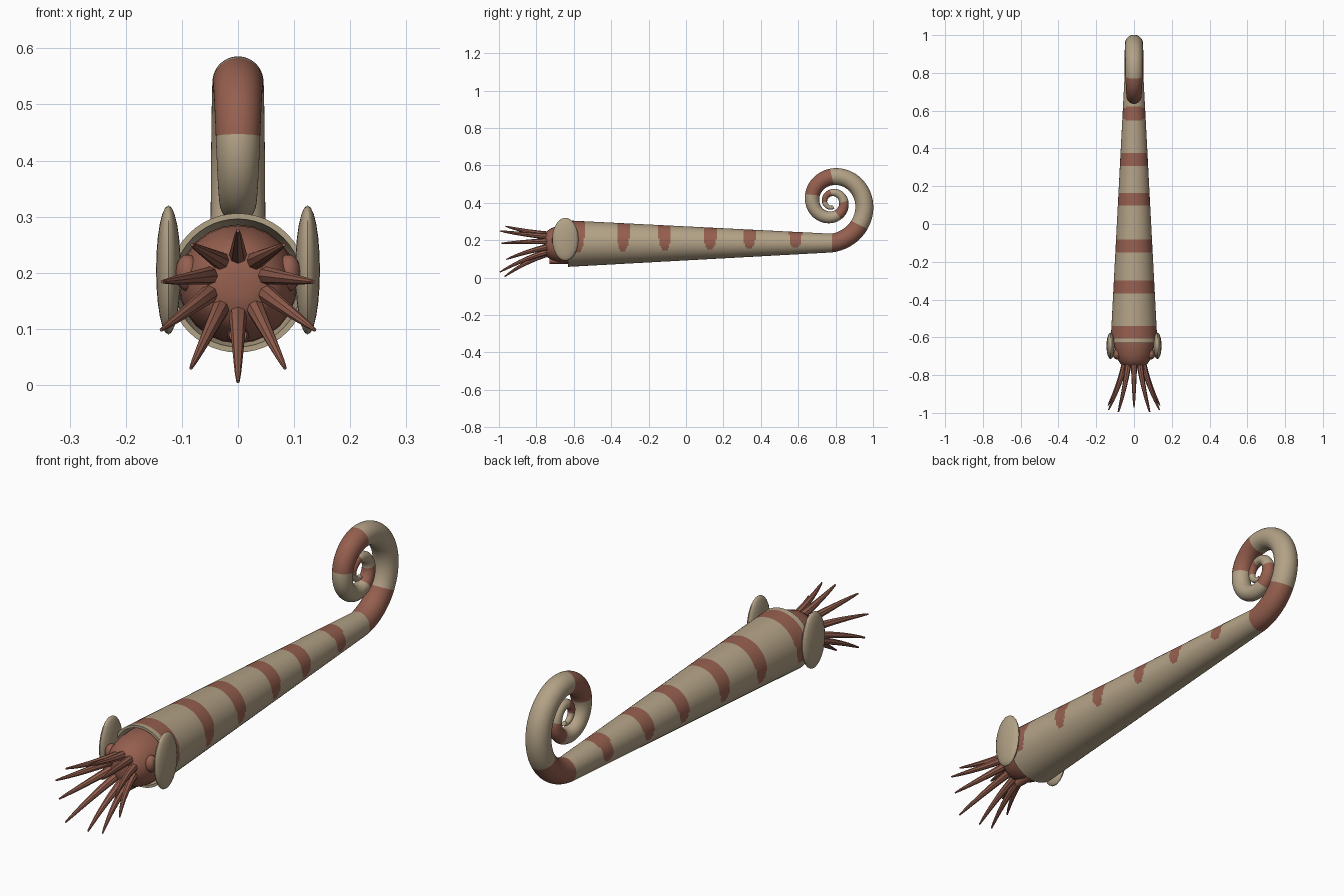
import bpy, bmesh
from math import sin, cos, pi, radians, degrees
from mathutils import Vector

if "Cube" in bpy.data.objects:
    bpy.data.objects.remove(bpy.data.objects["Cube"])


def material(name, rgb):
    mat = bpy.data.materials.new(name)
    mat.use_nodes = True
    mat.diffuse_color = (*rgb, 1)
    mat.node_tree.nodes["Principled BSDF"].inputs["Base Color"].default_value = (*rgb, 1)
    return mat


SAND = material("sand", (0.45, 0.36, 0.24))
RUST = material("rust", (0.30, 0.115, 0.078))


def finish(bm, name, mats):
    bmesh.ops.recalc_face_normals(bm, faces=bm.faces)
    mesh = bpy.data.meshes.new(name)
    bm.to_mesh(mesh)
    bm.free()
    obj = bpy.data.objects.new(name, mesh)
    bpy.context.collection.objects.link(obj)
    for m in mats:
        mesh.materials.append(m)
    bpy.ops.object.select_all(action="DESELECT")
    obj.select_set(True)
    bpy.context.view_layer.objects.active = obj
    bpy.ops.object.shade_smooth_by_angle(angle=radians(40))
    return obj


def sweep(name, stations, sides, mats, rule=None):
    """Skin rings given as (centre, direction, radius); rule picks the colour of each face."""
    bm = bmesh.new()
    rings = []
    for centre, direction, radius in stations:
        d = Vector(direction).normalized()
        up = Vector((1, 0, 0)).cross(d).normalized()
        side = d.cross(up)
        rings.append([bm.verts.new(Vector(centre) + radius * (up * cos(a) + side * sin(a)))
                      for a in (2 * pi * k / sides for k in range(sides))])
    for i, (r0, r1) in enumerate(zip(rings, rings[1:])):
        for k in range(sides):
            n = (k + 1) % sides
            face = bm.faces.new((r0[k], r0[n], r1[n], r1[k]))
            if rule:
                face.material_index = rule(i, 360 * (k + 0.5) / sides)
    bm.faces.new(rings[0])
    bm.faces.new(rings[-1])
    return finish(bm, name, mats)


def ellipsoid(name, centre, size, mat, u=16, v=10):
    bm = bmesh.new()
    bmesh.ops.create_uvsphere(bm, u_segments=u, v_segments=v, radius=1)
    for vert in bm.verts:
        vert.co = Vector(centre) + Vector(s * c for s, c in zip(size, vert.co))
    return finish(bm, name, [mat])


# Shell: open mouth, long straight cone, then a shrinking coil
MOUTH, BEND, AXIS = -0.63, 0.78, 0.184
CONE_STEPS, COIL_STEP, COIL_END = 188, 5, 740
HUB = Vector((0, BEND, 0.405))
TURN_RADII = (0.05, 0.048, 0.045, 0.038, 0.031, 0.025, 0.019, 0.014, 0.01, 0.007)

shell = [((0, y, AXIS - 0.002), (0, 1, 0), r)
         for y, r in ((-0.45, 0.06), (-0.56, 0.105), (MOUTH, 0.114))]
inner = len(shell)
for i in range(CONE_STEPS):
    t = i / CONE_STEPS
    shell.append(((0, MOUTH + (BEND - MOUTH) * t, AXIS - 0.002 + 0.003 * t),
                  (0, 1, 0), 0.124 - 0.074 * t))
coil_start = len(shell)
for deg in range(0, COIL_END + 1, COIL_STEP):
    a, q = radians(deg), deg / 90
    reach = 0.22 * 0.78 ** q
    k = min(int(q), len(TURN_RADII) - 2)
    radius = TURN_RADII[k] + (TURN_RADII[k + 1] - TURN_RADII[k]) * (q - k)
    lean = 0.24 * min(1, deg / 40)
    out = Vector((0, sin(a), -cos(a)))
    along = Vector((0, cos(a), sin(a)))
    shell.append((HUB + out * reach, along - out * lean, radius))

SADDLES = (-0.575, -0.335, -0.115, 0.13, 0.34, 0.585)
COIL_BANDS = ((0, 48), (180, 248), (385, 450), (545, 630))


def shell_colour(i, angle):
    if i < inner:
        return 0
    if i >= coil_start - 1:
        deg = (i - coil_start + 0.5) * COIL_STEP
        return int(any(lo <= deg < hi for lo, hi in COIL_BANDS))
    y = MOUTH + (BEND - MOUTH) * (i - inner + 0.5) / CONE_STEPS
    drop = min(angle, 360 - angle) / 113
    if drop >= 1:
        return 0
    half = 0.034 * (1 - drop ** 5) ** 0.5
    return int(any(abs(y - s) < half for s in SADDLES))


# Up must point to +z on the cone, so angle zero is the back of the animal
sweep("shell", shell, 48, [SAND, RUST], shell_colour)

# Head, built along the body axis
HEAD_PROFILE = ((-0.5, 0.09), (-0.6, 0.106), (-0.65, 0.104), (-0.69, 0.096),
                (-0.72, 0.085), (-0.742, 0.07), (-0.756, 0.05), (-0.76, 0.02))
sweep("head", [((0, y, 0.18), (0, -1, 0), r) for y, r in HEAD_PROFILE], 24, [RUST])

# Swimming funnel below the head
sweep("funnel", [((0, y, z), (0, -1, 0), r) for y, z, r in
                 ((-0.58, 0.105, 0.03), (-0.66, 0.098, 0.025), (-0.73, 0.09, 0.016))],
      12, [RUST])

# Eyes and side plates
for label, s in (("left", 1), ("right", -1)):
    ellipsoid(label + "_eye", (s * 0.09, -0.69, 0.2), (0.022, 0.027, 0.033), RUST)
    ellipsoid(label + "_side_plate", (s * 0.124, -0.645, 0.205), (0.022, 0.07, 0.115), SAND, 20, 12)

# Arms: tip positions for the middle pair and for one side, mirrored
TIPS = ((0, -0.965, 0.275), (0.082, -0.995, 0.25), (0.135, -0.985, 0.184),
        (0.137, -0.96, 0.098), (0.084, -0.995, 0.03), (0, -0.97, 0.006))


def arm(name, tip, spread):
    root = Vector((0.05 * sin(spread), -0.735, 0.18 + 0.05 * cos(spread)))
    tip = Vector(tip)
    bend = root.lerp(tip, 0.5)
    bend.x, bend.z = root.lerp(tip, 0.32).x, root.lerp(tip, 0.32).z
    stations = []
    for i in range(11):
        t = i / 10
        pos = root * (1 - t) ** 2 + bend * 2 * t * (1 - t) + tip * t * t
        way = (bend - root) * (1 - t) + (tip - bend) * t
        stations.append((pos, way, 0.014 * (1 - t) ** 0.7 + 0.003))
    sweep(name, stations, 8, [RUST])


for n, tip in enumerate(TIPS):
    spread = pi * n / 5
    if tip[0] == 0:
        arm("upper_arm" if n == 0 else "lower_arm", tip, spread)
    else:
        arm(f"left_arm_{n}", tip, spread)
        arm(f"right_arm_{n}", (-tip[0], tip[1], tip[2]), -spread)
